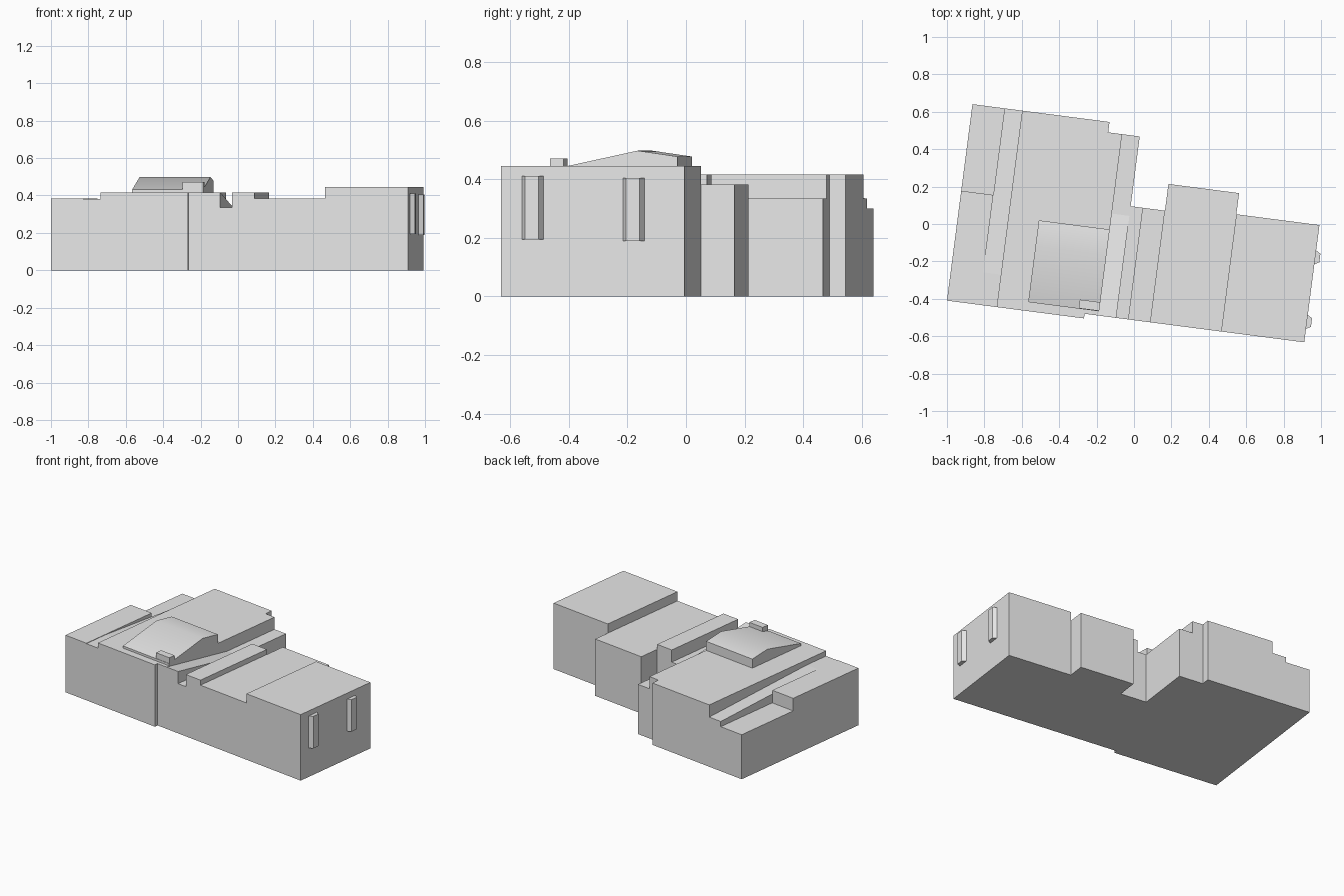
import bpy
import bmesh
import math

old = bpy.data.objects.get("Cube")
if old:
    bpy.data.objects.remove(old, do_unlink=True)

grey = bpy.data.materials.new("plain_grey")
grey.use_nodes = True
colour = (0.8, 0.8, 0.8, 1)
grey.diffuse_color = colour
grey.node_tree.nodes["Principled BSDF"].inputs["Base Color"].default_value = colour

TURN = math.radians(-7.4)   # the whole building is turned on its plot
FRONT, TOP = -0.51, 0.417


def prism(name, points, low, high, place):
    """Extrude a closed 2D outline between two levels; place maps it to 3D."""
    bm = bmesh.new()
    ends = [[bm.verts.new(place(a, b, level)) for a, b in points]
            for level in (low, high)]
    bm.faces.new(ends[0])
    bm.faces.new(ends[1])
    n = len(points)
    for i in range(n):
        j = (i + 1) % n
        bm.faces.new((ends[0][i], ends[0][j], ends[1][j], ends[1][i]))
    bmesh.ops.recalc_face_normals(bm, faces=bm.faces)
    mesh = bpy.data.meshes.new(name)
    bm.to_mesh(mesh)
    bm.free()
    mesh.materials.append(grey)
    obj = bpy.data.objects.new(name, mesh)
    bpy.context.collection.objects.link(obj)
    obj.rotation_euler.z = TURN
    return obj


def slice_across(name, x0, x1, profile):
    """Part with a depth/height profile, running from x0 to x1."""
    return prism(name, profile, x0, x1, lambda y, z, x: (x, y, z))


def block(name, x0, x1, y0, y1, z1, z0=0):
    return slice_across(name, x0, x1, [(y0, z0), (y1, z0), (y1, z1), (y0, z1)])


# Right-hand wing: stepped end, sloping gutter, main hall
slice_across("stepped_end", -0.939, -0.766,
             [(-0.535, 0), (0.524, 0), (0.524, 0.3), (0.057, 0.3),
              (0.057, 0.385), (-0.535, 0.385)])
slice_across("sloping_gutter", -0.766, -0.671,
             [(-0.535, 0), (0.524, 0), (0.524, 0.335), (-0.36, 0.382),
              (-0.535, 0.382)])
block("main_hall", -0.671, -0.2, -0.535, 0.524, TOP)
block("hall_side", -0.2, -0.125, FRONT, 0.468, TOP)

# Middle: ramp, channel and raised bar
slice_across("ramp", -0.125, -0.03,
             [(FRONT, 0), (0.468, 0), (0.468, 0.335), (0.04, 0.335),
              (FRONT, TOP)])
block("channel", -0.03, 0.034, FRONT, 0.092, 0.335)
block("raised_bar", 0.034, 0.155, FRONT, 0.092, TOP)

# Left-hand wing
block("low_wing", 0.155, 0.536, FRONT, 0.236, 0.383)
block("tall_wing", 0.536, 0.984, FRONT, 0.122, 0.445)

# Bay windows on the left end
for name, y, z0 in (("front_bay", -0.4, 0.195), ("back_bay", -0.052, 0.189)):
    prism(name, [(0.98, y - 0.04), (1.009, y - 0.023),
                 (1.009, y + 0.023), (0.98, y + 0.04)],
          z0, z0 + 0.216, lambda x, yy, z: (x, yy, z))

# Rooftop: softly shaded pitched roof and chimney
roof = slice_across("pitched_roof", -0.507, -0.125,
                    [(-0.487, 0.41), (-0.046, 0.41), (-0.046, 0.478),
                     (-0.183, 0.498), (-0.487, 0.432)])
block("chimney", -0.235, -0.125, -0.485, -0.438, 0.471, 0.41)
bpy.ops.object.select_all(action="DESELECT")
roof.select_set(True)
bpy.context.view_layer.objects.active = roof
bpy.ops.object.shade_smooth_by_angle(angle=math.radians(35))
